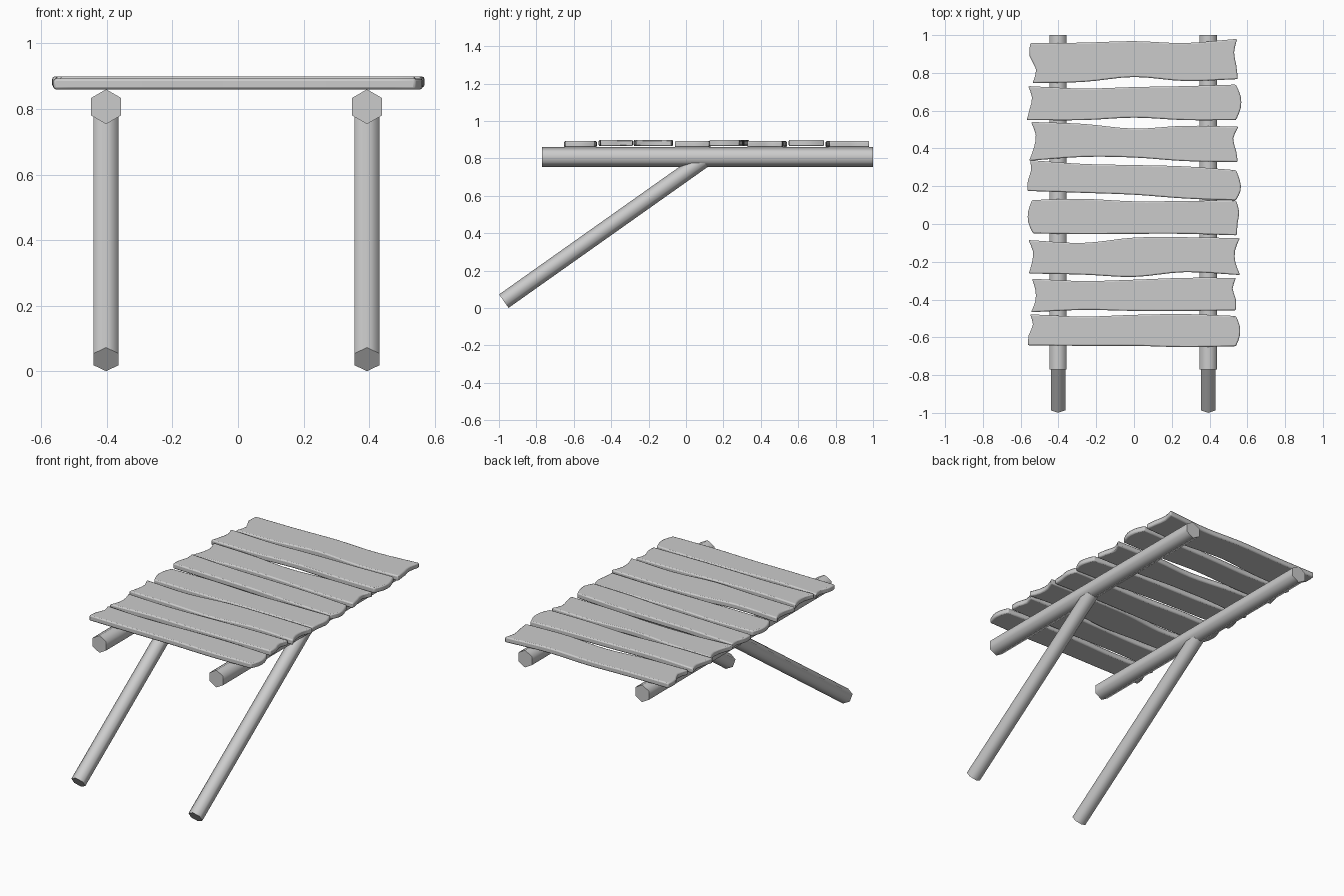
import bpy, math
from mathutils import Vector

if "Cube" in bpy.data.objects:
    bpy.data.objects.remove(bpy.data.objects["Cube"])


def pole(name, start, end, radius):
    """Hexagonal pole with a ridge facing up, smooth sides and flat ends."""
    a, b = Vector(start), Vector(end)
    axis = (b - a).normalized()
    side = Vector((1, 0, 0))
    up = side.cross(axis)
    ring = [side * math.sin(i * math.pi / 3) * radius + up * math.cos(i * math.pi / 3) * radius
            for i in range(6)]
    verts = [a + r for r in ring] + [b + r for r in ring]
    faces = [(i, i + 6, (i + 1) % 6 + 6, (i + 1) % 6) for i in range(6)]
    faces += [tuple(range(6)), tuple(range(11, 5, -1))]
    return make(name, verts, faces, 65)


def make(name, verts, faces, angle):
    mesh = bpy.data.meshes.new(name)
    mesh.from_pydata([tuple(v) for v in verts], [], faces)
    ob = bpy.data.objects.new(name, mesh)
    bpy.context.collection.objects.link(ob)
    bpy.ops.object.select_all(action='DESELECT')
    ob.select_set(True)
    bpy.context.view_layer.objects.active = ob
    bpy.ops.object.mode_set(mode='EDIT')
    bpy.ops.mesh.select_all(action='SELECT')
    bpy.ops.mesh.normals_make_consistent(inside=False)
    bpy.ops.object.mode_set(mode='OBJECT')
    bpy.ops.object.shade_smooth_by_angle(angle=math.radians(angle))
    return ob


def smooth(pts, steps):
    """Catmull-Rom points along pts, leaving out the last one."""
    p = [Vector(q) for q in pts]
    p = [2 * p[0] - p[1]] + p + [2 * p[-1] - p[-2]]
    out = []
    for i in range(1, len(p) - 2):
        a, b, c, d = p[i - 1:i + 3]
        for s in range(steps):
            t = s / steps
            out.append(0.5 * (2 * b + (c - a) * t + (2 * a - 5 * b + 4 * c - d) * t ** 2
                              + (3 * b - a - 3 * c + d) * t ** 3))
    return out


def plank(name, z, back, front, left, right):
    """Wavy board: y of the back and front edges, x of the two ragged ends."""
    def long_edge(ys):
        xs = (-0.27, 0, 0.27)
        return list(zip(xs, ys[1:4]))

    def end(xs, y0, y1):
        return [(x, y0 + (y1 - y0) * i / 3) for i, x in enumerate(xs)]

    le, re = end(left, back[0], front[0]), end(right, back[4], front[4])
    outline = smooth([le[0]] + long_edge(back) + [re[0]], 4)
    outline += smooth(re, 2)
    outline += smooth([re[3]] + long_edge(front)[::-1] + [le[3]], 4)
    outline += smooth(le[::-1], 2)
    n = len(outline)
    verts = [(p.x, p.y, z) for p in outline] + [(p.x, p.y, z + 0.033) for p in outline]
    faces = [(i, (i + 1) % n, (i + 1) % n + n, i + n) for i in range(n)]
    faces += [tuple(range(n)), tuple(range(2 * n - 1, n - 1, -1))]
    ob = make(name, verts, faces, 40)
    bev = ob.modifiers.new("worn_edges", 'BEVEL')
    bev.width = 0.007
    bev.segments = 2
    bev.limit_method = 'ANGLE'
    bev.angle_limit = math.radians(50)


# Long beams and slanted support legs
for side, x in (("left", -0.402), ("right", 0.393)):
    pole(side + "_beam", (x, -0.77, 0.807), (x, 1.0, 0.807), 0.053)
    pole(side + "_leg", (x, -0.974, 0.037), (x, 0.09, 0.79), 0.044)

# Deck boards, from the back to the front
LOW, HIGH = 0.860, 0.866
plank("plank_1", LOW, (.958, .96, .968, .958, .98), (.746, .752, .778, .757, .767),
      (-.55, -.552, -.518, -.537), (.546, .53, .542, .55))
plank("plank_2", HIGH, (.73, .717, .725, .73, .738), (.55, .55, .563, .55, .55),
      (-.56, -.54, -.552, -.568), (.54, .565, .565, .54))
plank("plank_3", LOW, (.54, .53, .505, .52, .515), (.335, .355, .352, .333, .328),
      (-.545, -.52, -.53, -.555), (.553, .525, .54, .55))
plank("plank_4", HIGH, (.338, .318, .312, .305, .285), (.175, .165, .155, .135, .125),
      (-.55, -.545, -.562, -.565), (.54, .56, .565, .54))
plank("plank_5", LOW, (.127, .133, .12, .122, .125), (-.05, -.054, -.052, -.052, -.06),
      (-.54, -.56, -.56, -.535), (.54, .557, .548, .545))
plank("plank_6", HIGH, (-.085, -.1, -.072, -.07, -.075), (-.262, -.268, -.28, -.255, -.27),
      (-.56, -.535, -.54, -.557), (.56, .535, .537, .562))
plank("plank_7", HIGH, (-.29, -.302, -.295, -.285, -.285), (-.467, -.455, -.46, -.46, -.457),
      (-.54, -.522, -.522, -.545), (.54, .522, .54, .54))
plank("plank_8", LOW, (-.478, -.49, -.481, -.477, -.487), (-.642, -.645, -.645, -.652, -.647),
      (-.55, -.535, -.557, -.562), (.54, .56, .56, .54))
